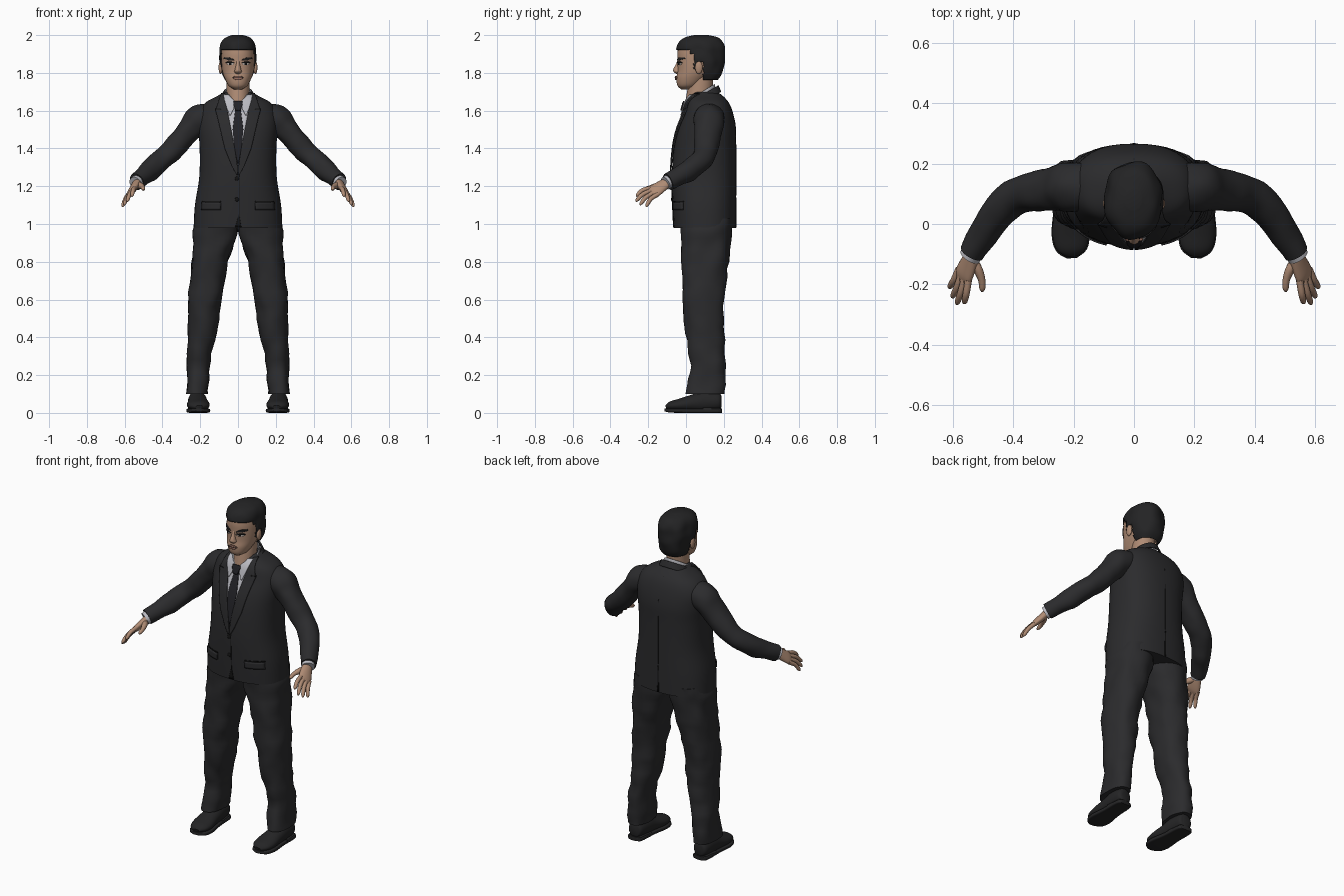
import bpy, bmesh, math
from mathutils import Vector, noise

if "Cube" in bpy.data.objects:
    bpy.data.objects.remove(bpy.data.objects["Cube"])


def material(name, r, g, b, rough=0.8):
    m = bpy.data.materials.new(name)
    m.use_nodes = True
    m.diffuse_color = (r, g, b, 1)
    node = m.node_tree.nodes["Principled BSDF"]
    node.inputs["Base Color"].default_value = (r, g, b, 1)
    node.inputs["Roughness"].default_value = rough
    return m


SUIT = material("charcoal cloth", .024, .024, .026)
HAIR = material("black hair", .017, .017, .018)
LEATHER = material("black leather", .018, .018, .019)
SKIN = material("skin", .43, .26, .175)
SHIRT = material("shirt white", .5, .5, .54)
TIE = material("dark tie", .016, .016, .02)
LIPS = material("lips", .32, .16, .12)
EYE = material("eye white", .55, .5, .46)
DARK = material("near black", .007, .007, .007)


def finish(name, bm, mat, mirror=False, thick=0):
    bmesh.ops.recalc_face_normals(bm, faces=bm.faces)
    mesh = bpy.data.meshes.new(name)
    bm.to_mesh(mesh)
    bm.free()
    mesh.materials.append(mat)
    ob = bpy.data.objects.new(name, mesh)
    bpy.context.collection.objects.link(ob)
    if thick:
        mod = ob.modifiers.new("thickness", "SOLIDIFY")
        mod.thickness, mod.offset = thick, 0
    if mirror:
        ob.modifiers.new("mirror", "MIRROR").use_mirror_merge = False
    bpy.ops.object.select_all(action="DESELECT")
    ob.select_set(True)
    bpy.context.view_layer.objects.active = ob
    bpy.ops.object.shade_smooth_by_angle(angle=math.radians(45))
    return ob


def resample(rows, steps):
    """Smooth interpolation through rows of numbers."""
    out = []
    for i in range(len(rows) - 1):
        a, b, c, d = (rows[max(0, min(len(rows) - 1, i + k))] for k in (-1, 0, 1, 2))
        for s in range(steps):
            t = s / steps
            out.append([q + .5 * t * (r - p + t * (2*p - 5*q + 4*r - e + t * (3*(q - r) + e - p)))
                        for p, q, r, e in zip(a, b, c, d)])
    return out + [list(rows[-1])]


def loft(name, rows, mat, across=None, n=32, p=2, steps=5, tilt=0, rough=0,
         keep=None, caps=True, floor=None, mirror=False, thick=0):
    """Skin rows of (x, y, z, half width, half depth); rings are level unless across is given."""
    rows = resample(rows, steps)
    mids = [Vector(r[:3]) for r in rows]
    bm, rings = bmesh.new(), []
    for i, (x, y, z, ru, rv) in enumerate(rows):
        u, v = Vector((1, 0, 0)), Vector((0, 1, tilt))
        if across:
            t = (mids[min(i + 1, len(mids) - 1)] - mids[max(i - 1, 0)]).normalized()
            u = Vector(across)
            u = (u - t * u.dot(t)).normalized()
            v = t.cross(u)
        ring = []
        for k in range(n):
            c, s = math.cos(math.tau * k / n), math.sin(math.tau * k / n)
            co = mids[i] + u * (max(ru, .001) * math.copysign(abs(c) ** (2 / p), c)) \
                + v * (max(rv, .001) * math.copysign(abs(s) ** (2 / p), s))
            if rough:
                co += (u * c + v * s) * rough * noise.noise(co * 14)
            if floor is not None:
                co.z = max(co.z, floor)
            ring.append(bm.verts.new(co))
        rings.append(ring)
    for a, b in zip(rings, rings[1:]):
        for k in range(n):
            j = (k + 1) % n
            bm.faces.new((a[k], a[j], b[j], b[k]))
    if caps:
        bm.faces.new(rings[0])
        bm.faces.new(rings[-1])
    if keep:
        bad = [f for f in bm.faces if not keep(f.calc_center_median())]
        bmesh.ops.delete(bm, geom=bad, context="FACES")
    return finish(name, bm, mat, mirror, thick)


def surface_y(body, p, x, z, side):
    """Depth of a level loft's front (side -1) or back (side 1)."""
    fine = resample(body, 5)
    lo, hi = next(((a, b) for a, b in zip(fine, fine[1:]) if a[2] <= z <= b[2]), fine[-2:])
    t = min(1, (z - lo[2]) / (hi[2] - lo[2]))
    _, cy, _, rx, ry = (a + (b - a) * t for a, b in zip(lo, hi))
    return cy + side * ry * (1 - min(.97, abs(x / rx)) ** p) ** (1 / p)


def patch(name, body, p, rows, mat, lift=.003, thick=.004, side=-1, mirror=False):
    """Thin plate hugging a body; rows are (z, x start, x end)."""
    bm, grid, cols = bmesh.new(), [], 8
    for a, b in zip(rows, rows[1:]):
        for s in range(5 if b is rows[-1] else 4):
            z, x0, x1 = (q + (r - q) * s / 4 for q, r in zip(a, b))
            xs = [x0 + (x1 - x0) * k / cols for k in range(cols + 1)]
            grid.append([bm.verts.new((x, surface_y(body, p, x, z, side) + side * lift, z)) for x in xs])
    for a, b in zip(grid, grid[1:]):
        for k in range(cols):
            bm.faces.new((a[k], a[k + 1], b[k + 1], b[k]))
    return finish(name, bm, mat, mirror, thick)


def ball(name, loc, size, mat, mirror=False):
    bm = bmesh.new()
    bmesh.ops.create_uvsphere(bm, u_segments=16, v_segments=10, radius=1)
    for v in bm.verts:
        v.co = Vector(loc) + Vector(a * b for a, b in zip(v.co, size))
    return finish(name, bm, mat, mirror)


# Jacket body
JACKET = [(0, .1, .98, .235, .165), (0, .097, 1.1, .228, .168), (0, .095, 1.25, .205, .17),
          (0, .1, 1.4, .203, .165), (0, .11, 1.5, .21, .155), (0, .118, 1.58, .208, .133),
          (0, .115, 1.64, .175, .113), (0, .108, 1.68, .105, .085), (0, .1, 1.7, .07, .062)]
loft("jacket_body", JACKET, SUIT, n=48, p=2.4)
loft("jacket_collar", [(0, .085, 1.64, .098, .098), (0, .085, 1.682, .08, .084)], SUIT,
     tilt=.6, caps=False, keep=lambda c: c.y > .03, thick=.008)

# Sleeves
loft("sleeves", [(.13, .125, 1.58, .06, .075), (.2, .122, 1.555, .077, .08), (.255, .118, 1.5, .067, .075),
                 (.33, .107, 1.412, .06, .065), (.4, .085, 1.345, .058, .06), (.47, .01, 1.28, .054, .054),
                 (.536, -.096, 1.225, .043, .043)],
     SUIT, across=(1, 0, 1), rough=.008, mirror=True)
loft("shirt_cuffs", [(.525, -.08, 1.232, .036, .036), (.543, -.108, 1.216, .036, .036)],
     SHIRT, across=(1, 0, 1), mirror=True)

# Shirt front, tie, lapels and jacket details
patch("shirt_front", JACKET, 2.4, [(1.685, -.078, .078), (1.6, -.06, .06), (1.5, -.038, .038),
                                   (1.4, -.018, .018), (1.32, -.002, .002)], SHIRT)
patch("tie", JACKET, 2.4, [(1.61, -.014, .014), (1.5, -.028, .028), (1.4, -.019, .019),
                           (1.32, -.003, .003)], TIE, .007)
patch("tie_knot", JACKET, 2.4, [(1.65, -.022, .022), (1.635, -.025, .025), (1.6, -.013, .013)],
      TIE, .017, .009)
patch("shirt_collar_wings", JACKET, 2.4, [(1.685, .052, .075), (1.65, .018, .07), (1.61, .022, .058),
                                          (1.575, .04, .045)], SHIRT, .012, mirror=True)
patch("lapels", JACKET, 2.4, [(1.69, .07, .088), (1.64, .066, .105), (1.6, .056, .118), (1.55, .046, .105),
                              (1.4, .017, .07), (1.3, .002, .03), (1.26, .001, .008)],
      SUIT, .007, .008, mirror=True)
patch("lapel_notches", JACKET, 2.4, [(1.612, .09, .122), (1.606, .09, .122)], DARK, .012, .003, mirror=True)
patch("jacket_front_edge", JACKET, 2.4, [(1.26, .004, .007), (1.05, .004, .007), (.985, -.015, .018)], DARK, .001)
patch("pocket_flaps", JACKET, 2.4, [(1.115, .09, .19), (1.075, .092, .192)], SUIT, .004, .008, mirror=True)
patch("pocket_seams", JACKET, 2.4, [(1.121, .09, .19), (1.116, .09, .19)], DARK, .001, .003, mirror=True)
patch("back_seam", JACKET, 2.4, [(1.66, -.001, .001), (1.15, -.001, .001)], DARK, 0, .003, side=1)
patch("back_vent", JACKET, 2.4, [(1.14, -.002, .002), (.982, -.005, .005)], DARK, .001, .003, side=1)
for i, z in enumerate((1.24, 1.13)):
    ball(f"jacket_button_{i + 1}", (-.006, surface_y(JACKET, 2.4, 0, z, -1) - .002, z), (.011, .005, .011), DARK)

# Trousers
loft("trouser_legs", [(.215, .104, .1, .058, .106), (.212, .115, .25, .061, .092), (.19, .1, .42, .077, .1),
                      (.175, .092, .6, .087, .11), (.147, .1, .8, .098, .125), (.118, .106, .95, .116, .136),
                      (.112, .106, 1.03, .11, .14)],
     SUIT, p=2.3, rough=.012, mirror=True)

# Shoes, lofted from heel to toe
loft("shoes", [(.217, .187, .06, .02, .03), (.217, .172, .06, .043, .046), (.215, .1, .06, .05, .056),
               (.213, .04, .052, .053, .046), (.21, -.03, .042, .06, .034), (.207, -.08, .037, .05, .024),
               (.205, -.105, .03, .022, .01)],
     LEATHER, across=(1, 0, 0), floor=.012, mirror=True)
loft("shoe_soles", [(.217, .19, .012, .025, .012), (.217, .17, .012, .047, .012), (.214, .06, .012, .052, .012),
                    (.21, -.03, .012, .063, .012), (.207, -.085, .013, .052, .011), (.205, -.112, .016, .018, .008)],
     LEATHER, across=(1, 0, 0), p=5, mirror=True)
loft("shoe_heels", [(.217, .18, .015, .04, .015), (.216, .09, .015, .05, .015)],
     LEATHER, across=(1, 0, 0), p=5, mirror=True)

# Hands
SPREAD = Vector((.53, .62, -.57))
loft("palms", [(.53, -.09, 1.228, .026, .02), (.546, -.13, 1.2, .035, .02), (.562, -.165, 1.176, .04, .017),
               (.57, -.187, 1.163, .034, .009)], SKIN, across=SPREAD, n=20, mirror=True)
tips = {"index": (.562, -.262, 1.145), "middle": (.587, -.265, 1.118),
        "ring": (.602, -.243, 1.1), "little": (.612, -.21, 1.09)}
for i, (label, tip) in enumerate(tips.items()):
    base, tip = Vector((.564, -.168, 1.174)) + SPREAD * (i - 1.5) * .02, Vector(tip)
    path = [(0, .012), (.5, .0115), (.88, .0095), (1, .003)]
    bend = Vector((0, -.006, .01))
    loft(label + "_fingers", [(*(base.lerp(tip, t) + bend * t * (1 - t) * 4), r, r) for t, r in path],
         SKIN, across=SPREAD, n=12, mirror=True)
loft("thumbs", [(.54, -.115, 1.21, .016, .018), (.517, -.15, 1.203, .017, .016), (.504, -.185, 1.195, .012, .012),
                (.502, -.213, 1.185, .01, .01), (.503, -.224, 1.18, .003, .003)],
     SKIN, across=SPREAD, n=12, mirror=True)

# Neck and shirt collar
loft("neck", [(0, .06, 1.6, .06, .07), (0, .07, 1.68, .06, .068), (0, .085, 1.8, .062, .062)], SKIN)
loft("shirt_collar", [(0, .076, 1.65, .076, .08), (0, .076, 1.695, .07, .075)], SHIRT,
     tilt=.6, caps=False, thick=.005)

# Head and face
HEAD = [(0, .005, 1.713, .022, .03), (0, .01, 1.732, .05, .055), (0, .03, 1.77, .07, .081),
        (0, .055, 1.81, .083, .1), (0, .065, 1.86, .088, .11), (0, .07, 1.91, .088, .115),
        (0, .075, 1.95, .08, .108), (0, .08, 1.983, .05, .07)]
loft("head", HEAD, SKIN, p=2.2, n=40)
loft("nose", [(0, -.04, 1.795, .01, .012), (0, -.045, 1.807, .02, .021), (0, -.045, 1.82, .016, .022),
              (0, -.042, 1.845, .01, .012), (0, -.038, 1.87, .008, .006)], SKIN, n=16)
patch("lips", HEAD, 2.2, [(1.784, -.012, .012), (1.775, -.03, .03), (1.763, -.014, .014)], LIPS, .004, .008)
patch("mouth_line", HEAD, 2.2, [(1.776, -.028, .028), (1.774, -.028, .028)], DARK, .008, .002)
patch("eyes", HEAD, 2.2, [(1.854, .03, .05), (1.848, .02, .06), (1.842, .03, .05)], EYE, .001, .003, mirror=True)
patch("irises", HEAD, 2.2, [(1.854, .034, .046), (1.842, .034, .046)], DARK, .003, .003, mirror=True)
patch("upper_lashes", HEAD, 2.2, [(1.859, .032, .056), (1.855, .02, .064), (1.852, .016, .064)],
      DARK, .004, .003, mirror=True)
patch("eyebrows", HEAD, 2.2, [(1.882, .05, .07), (1.875, .03, .074), (1.866, .017, .045)],
      HAIR, .003, .005, mirror=True)
ball("ears", (.092, .068, 1.828), (.011, .02, .034), SKIN, mirror=True)


# Hair cap, trimmed along a hairline with sideburns
def in_hair(c):
    if c.y < .02:
        return c.z > 1.922
    if c.y < .042:
        return c.z > 1.9
    if c.y < .06:
        return c.z > 1.81
    return c.z > (1.855 if c.y < .092 else 1.765)


loft("hair", [(0, .098, 1.765, .062, .068), (0, .095, 1.8, .084, .092), (0, .08, 1.85, .093, .12),
              (0, .077, 1.9, .095, .126), (0, .078, 1.95, .087, .121), (0, .08, 1.982, .065, .092),
              (0, .08, 1.998, .025, .035)],
     HAIR, n=72, p=2.1, steps=7, rough=.01, keep=in_hair, thick=.006)
